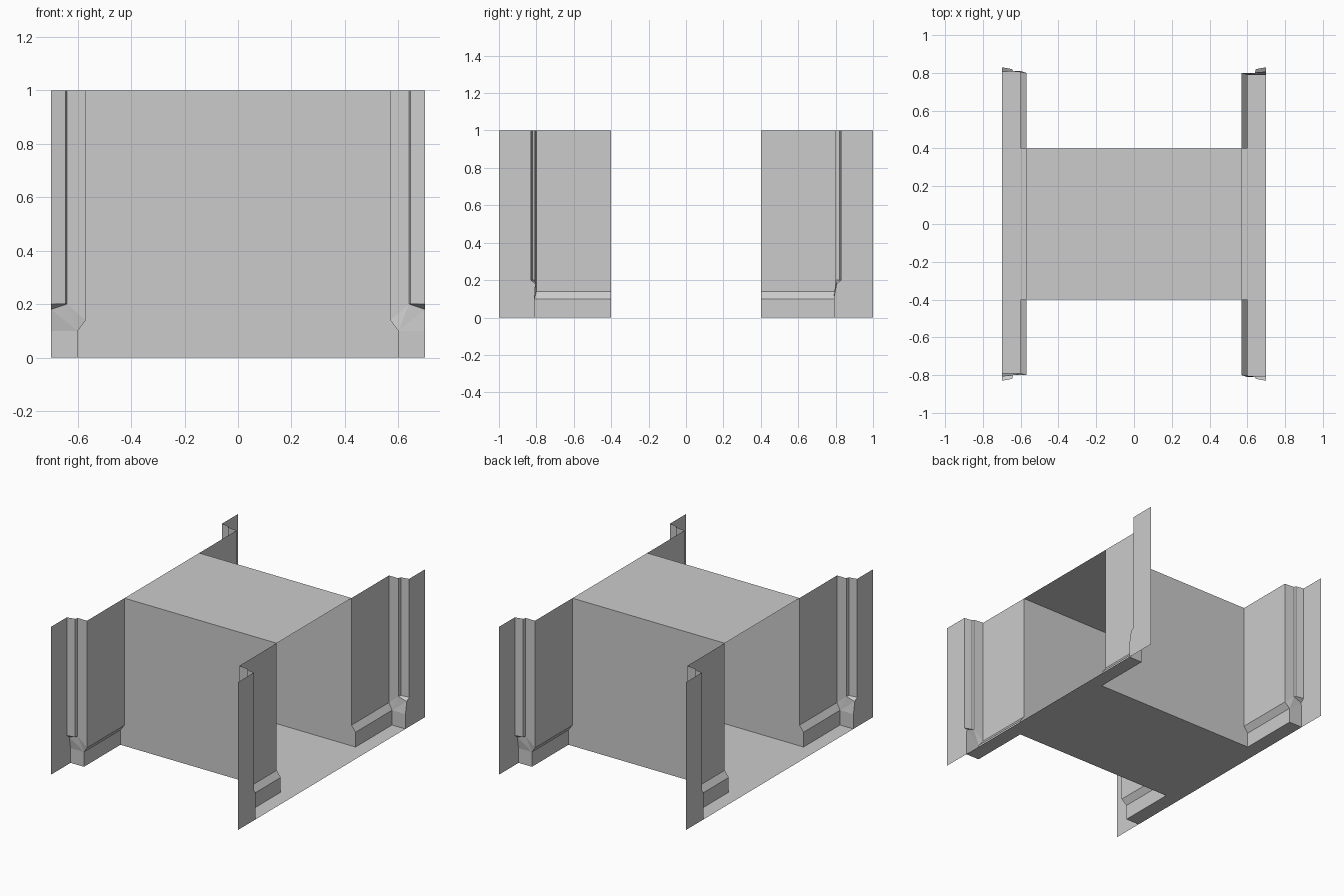
import bpy, bmesh
from mathutils import Matrix, Vector

if "Cube" in bpy.data.objects:
    bpy.data.objects.remove(bpy.data.objects["Cube"])


def make(name, faces, out=None, half_turn=False):
    """Flat-faced sheet from polygons; faces are turned towards the direction out."""
    bm = bmesh.new()
    for f in faces:
        bm.faces.new([bm.verts.new(p) for p in f])
    bm.normal_update()
    if out:
        for f in bm.faces:
            if f.normal.dot(Vector(out)) < 0:
                f.normal_flip()
    bmesh.ops.remove_doubles(bm, verts=bm.verts, dist=0.0005)
    if half_turn:
        bm.transform(Matrix.Rotation(3.14159265, 4, 'Z'))
    me = bpy.data.meshes.new(name)
    bm.to_mesh(me)
    bm.free()
    ob = bpy.data.objects.new(name, me)
    bpy.context.collection.objects.link(ob)
    return ob


def loft(a, b):
    """Quads between two matching point rows."""
    return [(a[i], a[i + 1], b[i + 1], b[i]) for i in range(len(a) - 1)]


def rect(x0, x1, y0, y1, z):
    return [(x0, y0, z), (x1, y0, z), (x1, y1, z), (x0, y1, z)]


# wall section (x, z): skirting, bevel, upper wall
SECTION = [(.60, 0), (.60, .10), (.57, .14), (.57, 1)]
DOOR, POST, END = .4, .8, 1.0

# passage floor and ceiling
make("passage_floor", [rect(-.7, .7, -DOOR, DOOR, 0)], (0, 0, 1))
make("passage_ceiling", [rect(-.57, .57, -DOOR, DOOR, 1)], (0, 0, -1))

# passage side walls, following the wall section at both ends
for s, side in ((1, "back"), (-1, "front")):
    left = [(-x, s * DOOR, z) for x, z in SECTION]
    right = [(x, s * DOOR, z) for x, z in SECTION]
    make(f"passage_wall_{side}", loft(left, right), (0, -s, 0))

# each quarter: wall with skirting, floor strip and stepped post
for turned in (False, True):
    end = "left" if turned else "right"
    # low = post foot, lip = inner edge of the groove
    for s, low, lip in ((1, .79, .80), (-1, .81, .807)):
        tag = f"{end}_{'a' if s > 0 else 'b'}"
        ys = [low, low, POST, POST]
        near = [(x, s * DOOR, z) for x, z in SECTION]
        far = [(x, s * y, z) for (x, z), y in zip(SECTION, ys)]
        make(f"wall_{tag}", loft(near, far), (1, 0, .1), turned)
        make(f"floor_strip_{tag}", [rect(.6, .7, s * DOOR, s * low, 0)],
             (0, 0, 1), turned)

        def p(x, y, z):
            return (x, s * y, z)

        foot_in, foot_out = p(.6, low, .1), p(.7, low, .1)
        bevel_in, shelf_out = p(.57, POST, .14), p(.7, .805, .18)
        shelf_in, groove_in, groove_out = p(.64, lip, .2), p(.645, .82, .2), p(.7, .83, .2)
        # post side: foot, splayed bevel, shaft, groove and its ledge
        make(f"post_side_{tag}", [
            (p(.6, low, 0), p(.7, low, 0), foot_out, foot_in),
            (foot_in, foot_out, shelf_out),
            (foot_in, shelf_out, shelf_in),
            (foot_in, shelf_in, bevel_in),
            (bevel_in, shelf_in, p(.64, lip, 1), p(.57, POST, 1)),
            (shelf_in, groove_in, p(.645, .82, 1), p(.64, lip, 1)),
            (groove_in, groove_out, p(.7, .83, 1), p(.645, .82, 1)),
            (shelf_in, shelf_out, groove_out, groove_in),
        ], (.1, -s, .1), turned)
        # post outer face
        edge = [p(.7, low, 0), foot_out, shelf_out, groove_out, p(.7, .83, 1)]
        rim = [p(.7, END, q[2]) for q in edge]
        make(f"post_face_{tag}", loft(edge, rim), (1, 0, 0), turned)
